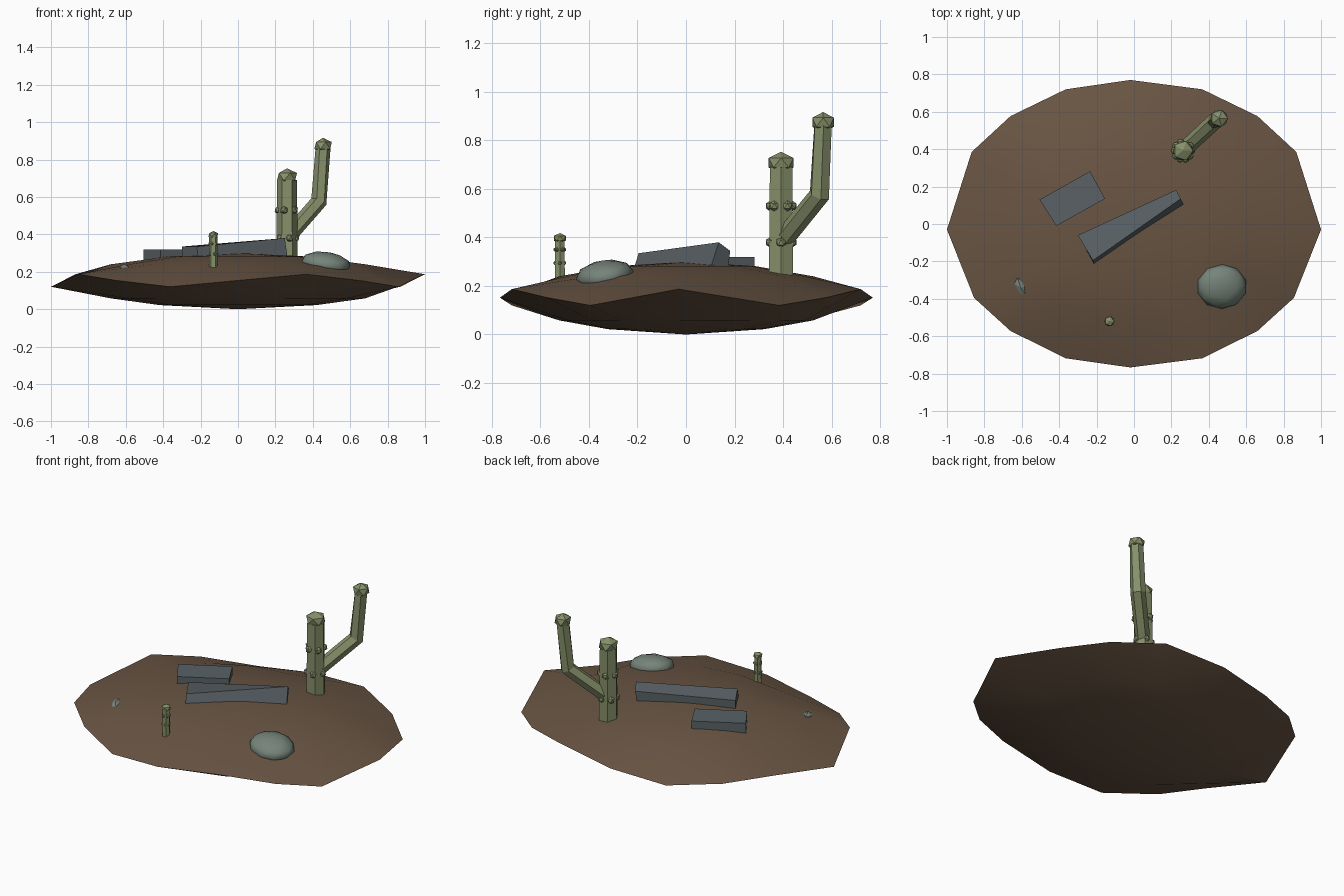
import bpy
import bmesh
import math
from mathutils import Vector, Matrix

default_cube = bpy.data.objects.get("Cube")
if default_cube:
    bpy.data.objects.remove(default_cube, do_unlink=True)


def make_material(name, rgb):
    mat = bpy.data.materials.new(name)
    mat.use_nodes = True
    color = (*rgb, 1)
    mat.diffuse_color = color
    mat.node_tree.nodes["Principled BSDF"].inputs["Base Color"].default_value = color
    return mat


soil = make_material("brown soil", (0.14, 0.09, 0.056))
cactus_green = make_material("dull cactus green", (0.24, 0.28, 0.145))
slate = make_material("dark slate", (0.1, 0.12, 0.13))
rock_grey = make_material("grey green rock", (0.18, 0.23, 0.195))


def finish(bm, name, material, smooth_degrees=None):
    """Turn a bmesh into a named object with one material."""
    bmesh.ops.recalc_face_normals(bm, faces=bm.faces)
    mesh = bpy.data.meshes.new(name)
    bm.to_mesh(mesh)
    bm.free()
    mesh.materials.append(material)
    obj = bpy.data.objects.new(name, mesh)
    bpy.context.collection.objects.link(obj)
    if smooth_degrees:
        bpy.ops.object.select_all(action="DESELECT")
        obj.select_set(True)
        bpy.context.view_layer.objects.active = obj
        bpy.ops.object.shade_smooth_by_angle(angle=math.radians(smooth_degrees))
    return obj


def bridge(bm, lower, upper):
    """Join two equal loops of vertices with quads."""
    count = len(lower)
    for i in range(count):
        j = (i + 1) % count
        bm.faces.new((lower[i], lower[j], upper[j], upper[i]))


def add_ball(bm, center, size, subdivisions=1, rotation=None):
    matrix = Matrix.Translation(center)
    if rotation:
        matrix = matrix @ rotation
    matrix = matrix @ Matrix.Diagonal((*size, 1))
    bmesh.ops.create_icosphere(bm, subdivisions=subdivisions, radius=1, matrix=matrix)


def add_tube(bm, path, radii, sides=6):
    """Sweep a polygon along a short path and close both ends."""
    points = [Vector(p) for p in path]
    loops = []
    for i, point in enumerate(points):
        before = points[max(i - 1, 0)]
        after = points[min(i + 1, len(points) - 1)]
        turn = (after - before).to_track_quat("Z", "Y")
        loop = []
        for s in range(sides):
            angle = math.tau * s / sides
            offset = Vector((math.cos(angle), math.sin(angle), 0)) * radii[i]
            loop.append(bm.verts.new(point + turn @ offset))
        loops.append(loop)
    for lower, upper in zip(loops, loops[1:]):
        bridge(bm, lower, upper)
    bm.faces.new(loops[0])
    bm.faces.new(loops[-1])


# Ground: lens-shaped island with a wavy sixteen-sided rim
def build_ground():
    low, middle, high = 0.12, 0.152, 0.187
    right = [(0.365, -0.718, high), (0.66, -0.572, middle), (0.855, -0.395, low),
             (1, -0.03, high),
             (0.868, 0.385, low), (0.66, 0.577, middle), (0.365, 0.72, high)]
    left = [(-x, y, low + high - z) for x, y, z in reversed(right)]
    rim_points = [(-0.02, -0.767, middle)] + right + [(-0.02, 0.77, middle)] + left
    bm = bmesh.new()
    rim = [bm.verts.new(p) for p in rim_points]
    for rings, pole_z in (([(0.68, 0.24), (0.37, 0.282)], 0.3),
                          ([(0.68, 0.058), (0.42, 0.022)], 0)):
        previous = rim
        for scale, height in rings:
            ring = [bm.verts.new((x * scale, y * scale, height)) for x, y, z in rim_points]
            bridge(bm, previous, ring)
            previous = ring
        pole = bm.verts.new((0, 0, pole_z))
        for i, vert in enumerate(previous):
            bm.faces.new((vert, previous[(i + 1) % len(previous)], pole))
    finish(bm, "ground", soil, 22)


# Cactus: hexagonal trunk, faceted tip and rings of knobs
def build_cactus(name, x, y, base, top, radius, tip, knob_heights, arm=None):
    bm = bmesh.new()
    add_tube(bm, [(x, y, base), (x, y, top)], [radius, radius * 0.92])
    add_ball(bm, (x, y, top + tip * 0.3), (tip, tip, tip * 0.75))
    for row, height in enumerate(knob_heights):
        for k in range(5):
            angle = math.tau * k / 5 + row * 0.6
            reach = radius * 0.78
            center = (x + reach * math.cos(angle), y + reach * math.sin(angle), height)
            knob = radius * 0.4
            add_ball(bm, center, (knob, knob, knob))
    if arm:
        add_tube(bm, arm, [0.042, 0.044, 0.04])
        end = Vector(arm[-1])
        add_ball(bm, end + Vector((0, 0, 0.01)), (0.052, 0.052, 0.042))
    finish(bm, name, cactus_green)


# Tapered or straight slab from four top corners and four buried corners
def build_slab(name, top, bottom):
    bm = bmesh.new()
    upper = [bm.verts.new(p) for p in top]
    lower = [bm.verts.new(p) for p in bottom]
    bridge(bm, lower, upper)
    bm.faces.new(upper)
    bm.faces.new(lower)
    finish(bm, name, slate)


def build_rock(name, center, size, subdivisions, tilt, smooth):
    bm = bmesh.new()
    rotation = (Matrix.Rotation(tilt[2], 4, "Z") @ Matrix.Rotation(tilt[1], 4, "Y")
                @ Matrix.Rotation(tilt[0], 4, "X"))
    add_ball(bm, center, size, subdivisions, rotation)
    finish(bm, name, rock_grey, smooth)


build_ground()

build_cactus("tall_cactus", 0.262, 0.392, 0.22, 0.69, 0.058, 0.06, (0.38, 0.53),
             arm=[(0.27, 0.4, 0.39), (0.432, 0.55, 0.575), (0.455, 0.565, 0.865)])
build_cactus("small_cactus", -0.132, -0.52, 0.21, 0.388, 0.024, 0.029, (0.295, 0.35))

buried = 0.24
build_slab("long_slab",
           [(-0.3, -0.06, 0.335), (-0.22, -0.195, 0.335), (0.25, 0.135, 0.38),
            (0.225, 0.182, 0.345)],
           [(-0.3, -0.06, buried), (-0.21, -0.225, buried), (0.27, 0.09, buried),
            (0.21, 0.17, buried)])

corners = [(-0.505, 0.13), (-0.415, -0.01), (-0.155, 0.135), (-0.235, 0.282)]
build_slab("short_slab", [(x, y, 0.32) for x, y in corners],
           [(x, y, buried) for x, y in corners])

build_rock("large_rock", (0.47, -0.335, 0.246), (0.135, 0.12, 0.06), 2, (0.14, 0.13, 0), 40)
build_rock("small_rock", (-0.605, -0.338, 0.215), (0.03, 0.065, 0.025), 1, (0.15, -0.1, 0.45), None)
